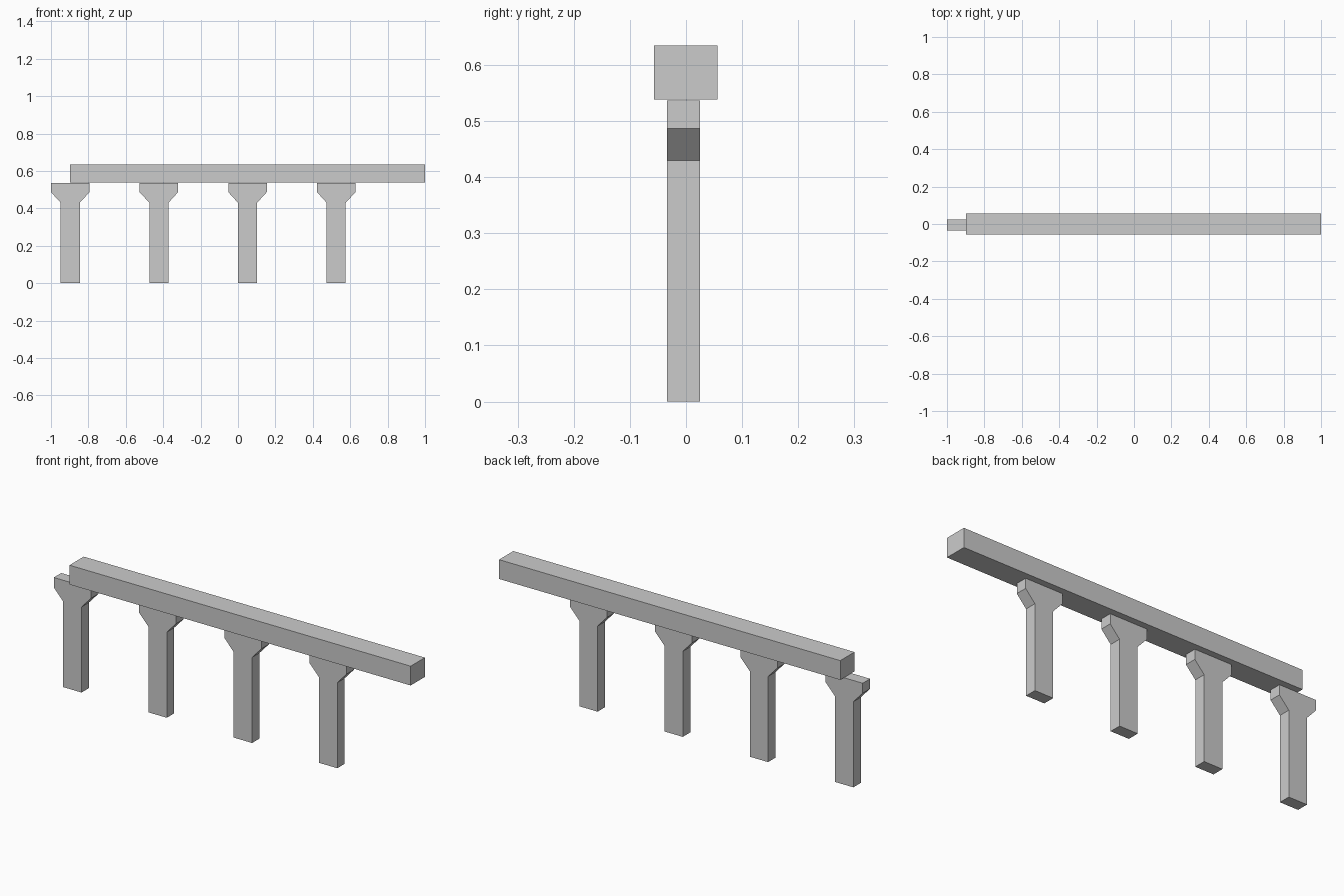
import bpy, bmesh

if "Cube" in bpy.data.objects:
    bpy.data.objects.remove(bpy.data.objects["Cube"])

SPACING = 0.474
FIRST_X = -0.897


def prism(name, profile, y0, y1, x=0.0):
    """Extrude an x-z profile from y0 to y1."""
    bm = bmesh.new()
    face = bm.faces.new([bm.verts.new((px, y0, pz)) for px, pz in profile])
    moved = bmesh.ops.extrude_face_region(bm, geom=[face])["geom"]
    verts = [v for v in moved if isinstance(v, bmesh.types.BMVert)]
    bmesh.ops.translate(bm, vec=(0, y1 - y0, 0), verts=verts)
    bmesh.ops.recalc_face_normals(bm, faces=bm.faces)
    mesh = bpy.data.meshes.new(name)
    bm.to_mesh(mesh)
    bm.free()
    obj = bpy.data.objects.new(name, mesh)
    obj.location.x = x
    bpy.context.collection.objects.link(obj)
    return obj


# Pillars with flared caps: right half of the outline, mirrored
half = [(0.051, 0.0), (0.051, 0.43), (0.103, 0.487), (0.103, 0.537)]
outline = half + [(-px, pz) for px, pz in reversed(half)]
for i in range(4):
    prism(f"pillar_{i + 1}", outline, -0.034, 0.025, FIRST_X + i * SPACING)

# Long beam starting over the centre of the first pillar
prism("beam", [(FIRST_X, 0.538), (1.0, 0.538), (1.0, 0.635), (FIRST_X, 0.635)],
      -0.057, 0.056)
